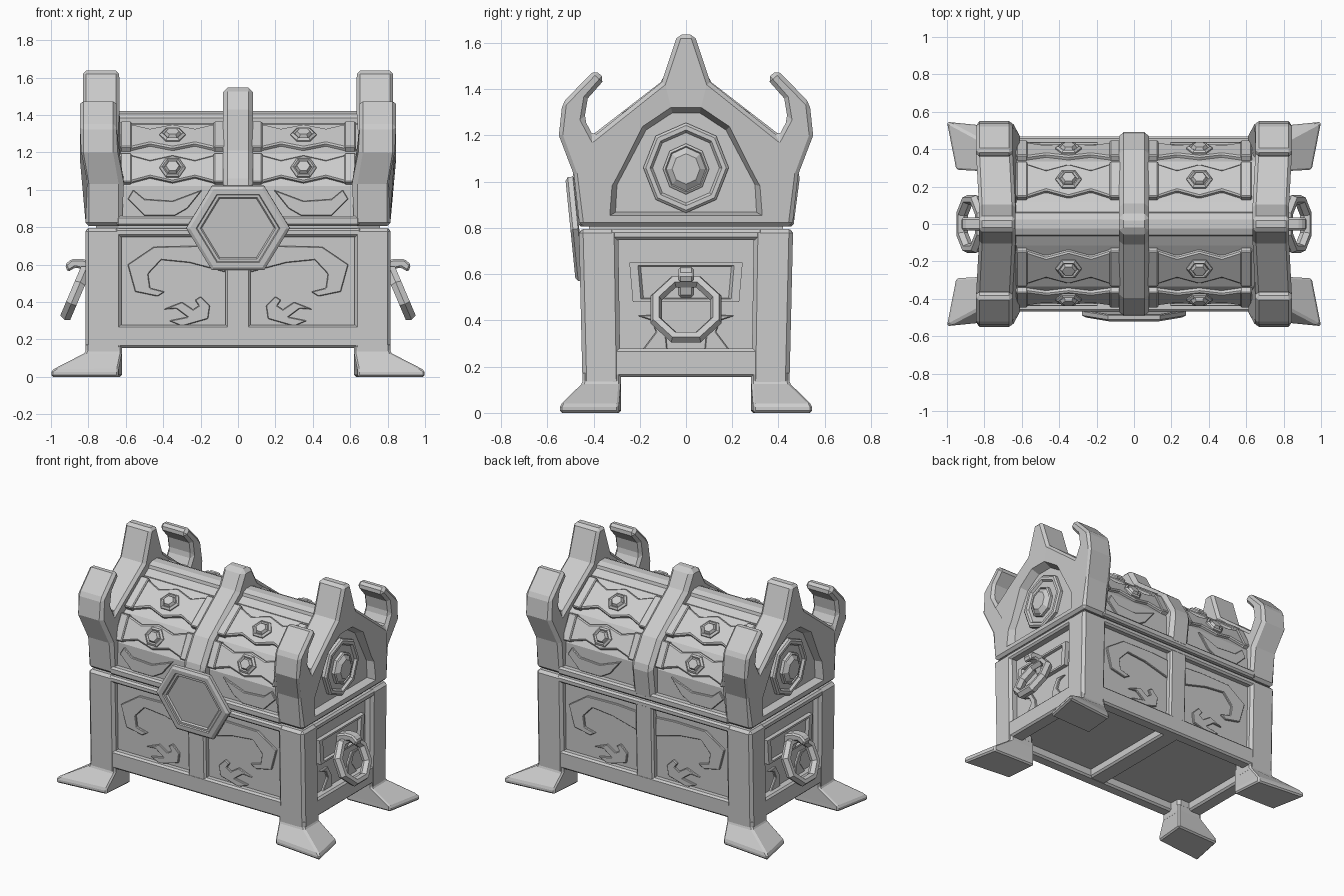
import bpy, bmesh, math
from mathutils import Vector, Matrix

X, Y, Z = Vector((1, 0, 0)), Vector((0, 1, 0)), Vector((0, 0, 1))


def finish(name, bm, bevel=0.0):
    bmesh.ops.recalc_face_normals(bm, faces=bm.faces)
    me = bpy.data.meshes.new(name)
    bm.to_mesh(me)
    bm.free()
    ob = bpy.data.objects.new(name, me)
    bpy.context.collection.objects.link(ob)
    if bevel:
        m = ob.modifiers.new("Bevel", 'BEVEL')
        m.width, m.segments, m.limit_method = bevel, 1, 'ANGLE'
        m.angle_limit = math.radians(35)
    return ob


def skin(name, rings, bevel=0.0):
    """Closed solid through a list of equal-length vertex rings."""
    bm = bmesh.new()
    loops = [[bm.verts.new(p) for p in r] for r in rings]
    n = len(loops[0])
    for a, b in zip(loops, loops[1:]):
        for i in range(n):
            bm.faces.new((a[i], a[(i + 1) % n], b[(i + 1) % n], b[i]))
    bm.faces.new(loops[0])
    bm.faces.new(loops[-1])
    return finish(name, bm, bevel)


def plate(name, pts, steps, o, u, v, n, bevel=0.0, c=(0, 0)):
    """Outline in the u/v plane, stepped along n by (height, scale) about c."""
    o = Vector(o)
    return skin(name, [[o + u * (c[0] + (a - c[0]) * s) + v * (c[1] + (b - c[1]) * s) + n * h
                        for a, b in pts] for h, s in steps], bevel)


def box(name, x0, x1, y0, y1, z0, z1, bevel=0.012, flare=0.055):
    """Box whose depth grows slightly with height."""
    rings = []
    for z in (z0, z1):
        k = 1 + flare * max(0, z - 0.13)
        rings.append([(x0, y0 * k, z), (x1, y0 * k, z), (x1, y1 * k, z), (x0, y1 * k, z)])
    return skin(name, rings, bevel)


def sbox(name, sx, sy, x0, x1, y0, y1, z0, z1, bevel=0.012):
    return box(name, *sorted((sx * x0, sx * x1)), *sorted((sy * y0, sy * y1)), z0, z1, bevel)


def sym(half):
    return half + [(-a, b) for a, b in reversed(half)]


def ngon(k, ru, rv, turn=0.0):
    return [(ru * math.cos(math.tau * i / k + turn), rv * math.sin(math.tau * i / k + turn)) for i in range(k)]


# Lower chest: recessed core, rails, stiles
box("chest_core", -0.76, 0.76, -0.405, 0.405, 0.215, 0.84, 0)
for s in (-1, 1):
    sbox("long_top_rail", 1, s, -0.66, 0.66, 0.37, 0.446, 0.748, 0.793)
    sbox("long_bottom_rail", 1, s, -0.66, 0.66, 0.36, 0.446, 0.155, 0.278)
    sbox("middle_stile", 1, s, -0.067, 0.067, 0.37, 0.445, 0.2, 0.78)
    sbox("end_top_rail", s, 1, 0.71, 0.814, -0.32, 0.32, 0.748, 0.793)
    sbox("end_bottom_rail", s, 1, 0.71, 0.814, -0.32, 0.32, 0.155, 0.278)
box("bottom_divider", -0.065, 0.065, -0.4, 0.4, 0.157, 0.24)

# Corner posts and flared feet
for sx in (-1, 1):
    for sy in (-1, 1):
        sbox("corner_post", sx, sy, 0.622, 0.816, 0.283, 0.447, 0.1, 0.795, 0.018)
        base = [(0.62, 0.28), (0.95, 0.29), (1.0, 0.546), (0.64, 0.51)]
        top = [(0.62, 0.282), (0.813, 0.282), (0.813, 0.446), (0.62, 0.446)]
        skin("foot", [[(sx * a, sy * b, z) for a, b in r]
                      for z, r in ((0, base), (0.035, base), (0.13, top), (0.18, top))], 0.01)

# Curled reliefs on the long panels
curl = [(0.07, 0.69), (0.22, 0.70), (0.45, 0.695), (0.59, 0.6), (0.55, 0.455), (0.43, 0.43), (0.39, 0.455),
        (0.47, 0.475), (0.48, 0.55), (0.41, 0.625), (0.26, 0.61), (0.07, 0.56)]
claw = [(0.3, 0.27), (0.16, 0.31), (0.15, 0.38), (0.2, 0.43), (0.23, 0.41), (0.21, 0.38), (0.24, 0.36), (0.3, 0.40),
        (0.4, 0.36), (0.33, 0.365), (0.27, 0.32), (0.37, 0.3)]
lens = [(0.19, 1.0), (0.27, 0.9), (0.34, 0.86), (0.5, 0.86), (0.59, 0.95), (0.56, 1.0), (0.5, 0.95), (0.35, 0.94)]
for s in (-1, 1):
    for m in (-1, 1):
        for nm, pts in (("curl_relief", curl), ("claw_relief", claw)):
            plate(nm, pts, [(-0.02, 1), (0.014, 1)], (0, s * 0.402, 0), X * m, Z + Y * s * 0.022, Y * s, 0.004)
        plate("lid_relief", lens, [(-0.03, 1), (0.014, 1)], (0, s * 0.425, 0), X * m, Z, Y * s, 0.004)

# End panels: back plate, claws, hook and octagonal ring handle
tiny = [(0.21, 0.42), (0.13, 0.425), (0.09, 0.36), (0.08, 0.27), (0.19, 0.27), (0.13, 0.35), (0.15, 0.4)]
hook = [(0.75, 0.6), (0.83, 0.63), (0.89, 0.63), (0.925, 0.6), (0.91, 0.56), (0.87, 0.585), (0.835, 0.575),
        (0.81, 0.5), (0.75, 0.5)]
for s in (-1, 1):
    plate("handle_plate", [(-0.23, -0.085), (0.23, -0.085), (0.245, 0.085), (-0.245, 0.085)],
          [(-0.02, 1), (0.03, 1), (0.03, 0.85), (0.012, 0.8)], (s * 0.76, 0, 0.565), Y, Z, X * s)
    for m in (-1, 1):
        plate("end_claw_relief", tiny, [(-0.02, 1), (0.014, 1)], (s * 0.76, 0, 0), Y * m, Z, X * s, 0.004)
    plate("handle_hook", hook, [(-0.034, 1), (0.034, 1)], (0, 0, 0), X * s, Z, Y, 0.01)
    bpy.ops.mesh.primitive_torus_add(major_segments=8, minor_segments=6, major_radius=0.14, minor_radius=0.027)
    ring = bpy.context.object
    ring.name = "handle_ring"
    ring.matrix_world = (Matrix.Translation((s * 0.868, 0, 0.447)) @ Matrix.Rotation(s * math.radians(67), 4, 'Y')
                         @ Matrix.Rotation(math.pi / 8, 4, 'Z') @ Matrix.Diagonal((1, 1, 1.25, 1)))

# Lid barrel, ridge, rails and centre strap
roof = sym([(0.425, 0.81), (0.425, 1.02), (0.335, 1.19), (0.115, 1.35)])
plate("lid_barrel", roof, [(-0.66, 1), (0.66, 1)], (0, 0, 0), Y, Z, X)
plate("lid_ridge", sym([(0.115, 1.32), (0.115, 1.355), (0.065, 1.385), (0.06, 1.405), (0.025, 1.42)]),
      [(-0.65, 1), (0.65, 1)], (0, 0, 0), Y, Z, X)
for s in (-1, 1):
    sbox("lid_rail", 1, s, -0.65, 0.65, 0.38, 0.45, 0.806, 0.86)
strap = sym([(0.465, 0.81), (0.495, 1.04), (0.395, 1.21), (0.11, 1.43), (0.045, 1.547)])
plate("centre_strap", strap, [(-0.08, 1), (0.08, 1)], (0, 0, 0), Y, Z, X, 0.025)

# Notched bands with hexagonal studs on both roof slopes
up = [(-0.28, 0.08), (-0.22, 0.08), (-0.12, 0.05), (0, 0.08), (0.12, 0.05), (0.22, 0.08), (0.28, 0.08)]
band = up + [(a, -b) for a, b in reversed(up)]
for s in (-1, 1):
    for (y0, z0), (y1, z1) in (((0.423, 1.02), (0.335, 1.19)), ((0.325, 1.197), (0.12, 1.346))):
        v = Vector((0, s * (y1 - y0), z1 - z0)).normalized()
        n = Vector((0, s * v.z, -s * v.y))
        wide = math.hypot(y1 - y0, z1 - z0) / 0.19
        for cx in (-0.35, 0.35):
            o = (cx, s * (y0 + y1) / 2, (z0 + z1) / 2)
            plate("roof_band", [(a, b * wide) for a, b in band], [(-0.02, 1), (0.024, 1)], o, X, v, n, 0.008)
            for e in (-1, 1):
                t, w = e * 0.25, 0.087 * wide
                plate("band_end", [(t - 0.03, -w), (t + 0.03, -w), (t + 0.03, w), (t - 0.03, w)],
                      [(-0.02, 1), (0.034, 1)], o, X, v, n, 0.006)
            plate("band_stud", ngon(6, 0.07, 0.065), [(0, 1), (0.032, 1), (0.042, 0.8), (0.034, 0.65),
                                                      (0.052, 0.5), (0.052, 0.3)], o, X, v, n)

# Horned gable ends with arched recess and octagonal medallion
gable = sym([(0.46, 0.806), (0.485, 1.03), (0.55, 1.2), (0.535, 1.34), (0.395, 1.484), (0.35, 1.445),
             (0.425, 1.36), (0.44, 1.27), (0.4, 1.195), (0.105, 1.43), (0.036, 1.637)])
arch = sym([(0.335, 0.85), (0.328, 0.98), (0.19, 1.24), (0.065, 1.322)])
for s in (-1, 1):
    g = plate("gable_end", gable, [(0.62, 1), (0.815, 1)], (0, 0, 0), Y, Z, X * s, 0.018)
    for vert in g.data.vertices:
        if vert.co.z > 1.1:
            vert.co.x += s * (0.03 if abs(vert.co.y) > 0.3 else 0.015)
    cut = plate("recess_cutter", arch, [(0.765, 0.91), (0.83, 1.01), (0.95, 1.01)], (0, 0, 0), Y, Z, X * s, c=(0, 1.05))
    cut.hide_render = True
    m = g.modifiers.new("Recess", 'BOOLEAN')
    m.operation, m.solver, m.object = 'DIFFERENCE', 'EXACT', cut
    bpy.context.view_layer.objects.active = g
    for nm in [k.name for k in g.modifiers]:
        bpy.ops.object.modifier_apply(modifier=nm)
    bpy.data.objects.remove(cut)
    plate("medallion", ngon(8, 0.185, 0.195, math.pi / 2), [(-0.02, 1), (0.02, 1), (0.03, 0.94), (0.03, 0.84),
          (0.015, 0.78), (0.015, 0.6)], (s * 0.765, 0, 1.06), Y, Z, X * s)
    plate("medallion_gem", ngon(8, 0.1, 0.11, math.pi / 2), [(0, 1), (0.035, 1), (0.042, 0.9), (0.035, 0.85),
          (0.055, 0.6)], (s * 0.765, 0, 1.055), Y, Z, X * s)

# Hexagonal lock plate, leaning outward at the top
v = Vector((0, -0.1, 0.995))
plate("lock_plate", [(0.277, 0), (0.14, 0.226), (-0.14, 0.226), (-0.277, 0), (-0.14, -0.226), (0.14, -0.226)],
      [(-0.005, 0.97), (0.0, 1), (0.022, 1), (0.033, 0.93), (0.033, 0.81), (0.026, 0.79), (0.026, 0.73), (0.016, 0.7)],
      (0, -0.467, 0.797), X, v, Vector((0, -0.995, -0.1)))
